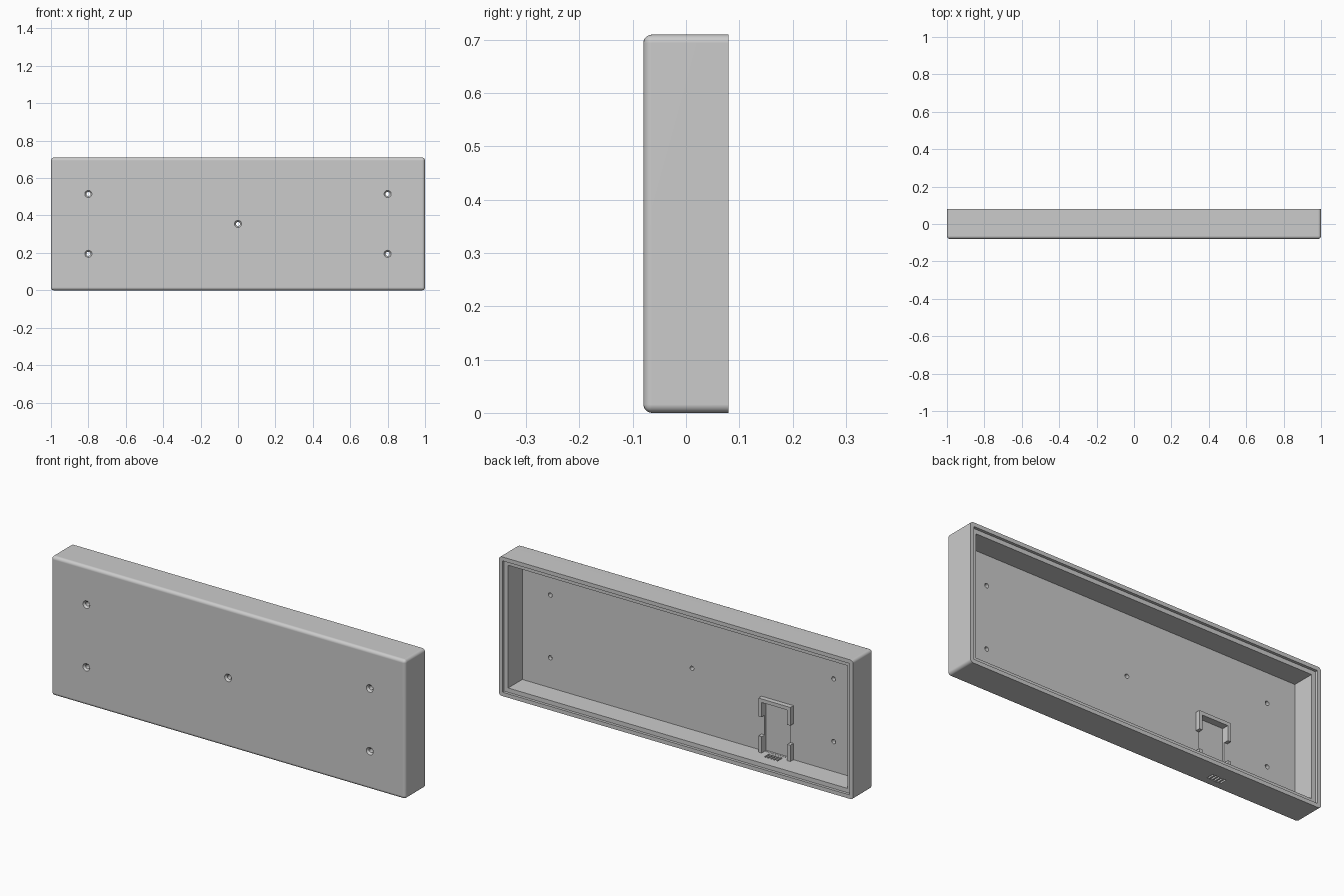
import bpy, bmesh
from math import radians, pi
from mathutils import Vector, Matrix

default = bpy.data.objects.get("Cube")
if default:
    bpy.data.objects.remove(default, do_unlink=True)

# Overall dimensions
WIDTH, HEIGHT = 2.0, 0.71
FRONT, BACK = -0.08, 0.08
FLOOR = -0.048            # inner surface of the front panel
LEDGE = 0.066             # depth of the rim step
WALL, LIP = 0.042, 0.02
ROUND = 0.016

gray = bpy.data.materials.new("plain_gray")
gray.use_nodes = True
gray.diffuse_color = (0.6, 0.6, 0.6, 1)
gray.node_tree.nodes["Principled BSDF"].inputs["Base Color"].default_value = (0.6, 0.6, 0.6, 1)


def make_object(name, bm):
    mesh = bpy.data.meshes.new(name)
    bm.to_mesh(mesh)
    bm.free()
    mesh.materials.append(gray)
    obj = bpy.data.objects.new(name, mesh)
    bpy.context.collection.objects.link(obj)
    return obj


def box_bmesh(low, high):
    low, high = Vector(low), Vector(high)
    bm = bmesh.new()
    bmesh.ops.create_cube(bm, size=1)
    bmesh.ops.scale(bm, vec=high - low, verts=bm.verts)
    bmesh.ops.translate(bm, vec=(low + high) / 2, verts=bm.verts)
    return bm


def box(name, low, high):
    return make_object(name, box_bmesh(low, high))


def cone(name, x, z, y0, y1, r0, r1):
    """Cone along y, radius r0 at y0 and r1 at y1."""
    bm = bmesh.new()
    bmesh.ops.create_cone(bm, cap_ends=True, segments=24, radius1=r0, radius2=r1, depth=y1 - y0)
    bmesh.ops.rotate(bm, matrix=Matrix.Rotation(-pi / 2, 3, "X"), verts=bm.verts)
    bmesh.ops.translate(bm, vec=(x, (y0 + y1) / 2, z), verts=bm.verts)
    return make_object(name, bm)


def cut(target, cutter):
    cutter.hide_render = True
    mod = target.modifiers.new("cut", "BOOLEAN")
    mod.operation = "DIFFERENCE"
    mod.solver = "EXACT"
    mod.object = cutter
    bpy.context.view_layer.objects.active = target
    bpy.ops.object.modifier_apply(modifier=mod.name)
    bpy.data.objects.remove(cutter, do_unlink=True)


# Tray shell: rounded everywhere except around the open back
bm = box_bmesh((-WIDTH / 2, FRONT, 0), (WIDTH / 2, BACK, HEIGHT))
edges = [e for e in bm.edges if not all(v.co.y > BACK - 0.001 for v in e.verts)]
bmesh.ops.bevel(bm, geom=edges, offset=ROUND, segments=5, profile=0.5, affect="EDGES")
shell = make_object("tray_shell", bm)

# Main cavity and the stepped rim for a back cover
for inset, depth in ((WALL, FLOOR), (LIP, LEDGE)):
    cut(shell, box("cavity_cutter", (inset - WIDTH / 2, depth, inset),
                   (WIDTH / 2 - inset, BACK + 0.1, HEIGHT - inset)))

# Countersunk screw holes
MID = HEIGHT / 2
holes = [(0, MID)] + [(sx * 0.8, MID + sz * 0.16) for sx in (-1, 1) for sz in (-1, 1)]
for x, z in holes:
    cut(shell, cone("hole_cutter", x, z, FRONT - 0.02, FLOOR + 0.02, 0.011, 0.011))
    cut(shell, cone("countersink_cutter", x, z, FRONT - 0.002, FRONT + 0.012, 0.021, 0.009))

# Shallow pocket for a small circuit board
CENTER, HALF = -0.483, 0.072
TOP = 0.3
cut(shell, box("pocket_cutter", (CENTER - HALF, FLOOR - 0.01, WALL + 0.001),
               (CENTER + HALF, FLOOR + 0.02, TOP)))

# Vent slots through the bottom wall
for i in range(-2, 3):
    x = CENTER + i * 0.017
    cut(shell, box("slot_cutter", (x - 0.0045, -0.035, -0.02), (x + 0.0045, 0.005, WALL + 0.02)))

# Board holder: top bar with two legs, and two lower posts
BAR, RISE = 0.018, FLOOR + 0.025
parts = [box("holder_top_bar", (CENTER - HALF - BAR, FLOOR, TOP),
             (CENTER + HALF + BAR, RISE, TOP + BAR))]
for side, sign in (("right", -1), ("left", 1)):
    inner, outer = CENTER + sign * HALF, CENTER + sign * (HALF + BAR)
    x0, x1 = min(inner, outer), max(inner, outer)
    parts.append(box("holder_leg_" + side, (x0, FLOOR, 0.225), (x1, RISE, TOP)))
    parts.append(box("holder_post_" + side, (x0, FLOOR, WALL), (x1, RISE, 0.125)))

# Smooth the rounded edges and keep the large faces flat
bpy.ops.object.select_all(action="DESELECT")
shell.select_set(True)
bpy.context.view_layer.objects.active = shell
bpy.ops.object.shade_smooth_by_angle(angle=radians(30))
weighted = shell.modifiers.new("flat_faces", "WEIGHTED_NORMAL")
weighted.keep_sharp = True
